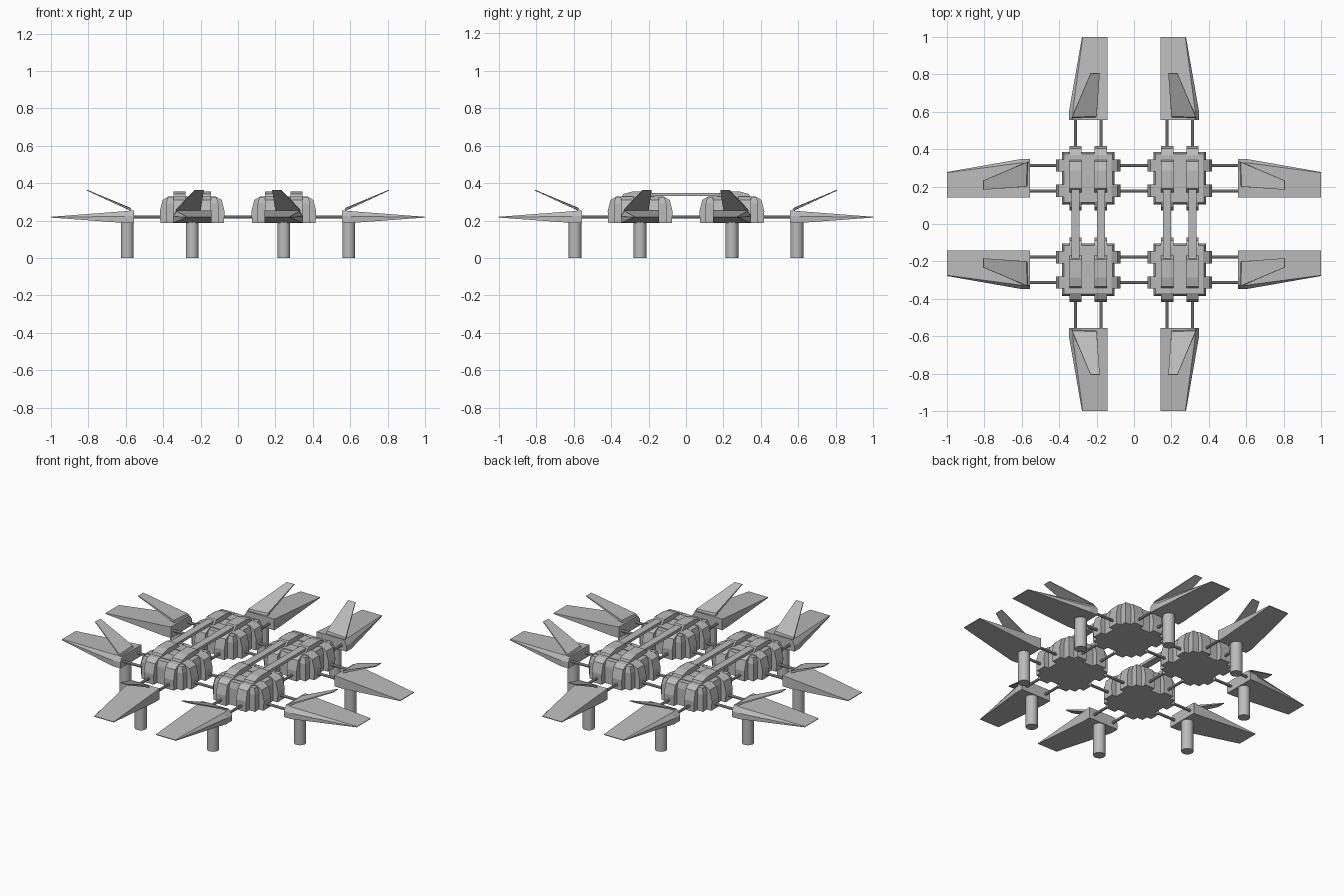
import bpy, bmesh
from mathutils import Vector

if "Cube" in bpy.data.objects:
    bpy.data.objects.remove(bpy.data.objects["Cube"])

grey = bpy.data.materials.new("hull_grey")
grey.use_nodes = True
COLOUR = (0.5, 0.5, 0.5, 1)
grey.diffuse_color = COLOUR
grey.node_tree.nodes["Principled BSDF"].inputs["Base Color"].default_value = COLOUR

C = 0.245     # module centre
S = 0.068     # offset of ribs, rods and plates from the module centre


def finish(name, bm, swap=False, mirror=(True, True)):
    """Turn a bmesh into an object, optionally swapping x and y, mirrored about the origin."""
    if swap:
        for v in bm.verts:
            v.co.x, v.co.y = v.co.y, v.co.x
    bmesh.ops.recalc_face_normals(bm, faces=bm.faces)
    me = bpy.data.meshes.new(name)
    bm.to_mesh(me)
    bm.free()
    me.materials.append(grey)
    ob = bpy.data.objects.new(name, me)
    bpy.context.collection.objects.link(ob)
    mod = ob.modifiers.new("mirror", "MIRROR")
    mod.use_axis = (mirror[0], mirror[1], False)
    mod.use_mirror_merge = False
    return ob


def loft(bm, rings):
    """Skin a chain of matching rings of points and cap both ends."""
    loops = [[bm.verts.new(p) for p in r] for r in rings]
    n = len(loops[0])
    for a, b in zip(loops, loops[1:]):
        for i in range(n):
            j = (i + 1) % n
            bm.faces.new((a[i], a[j], b[j], b[i]))
    bm.faces.new(loops[0])
    bm.faces.new(loops[-1])


def prism(bm, profile, x0, x1):
    """Extrude a y-z profile from x0 to x1."""
    loft(bm, [[(x, y, z) for y, z in profile] for x in (x0, x1)])


def tube(bm, a, b, radius, sides):
    a, b = Vector(a), Vector(b)
    turn = (b - a).to_track_quat("Z", "Y").to_matrix().to_4x4()
    turn.translation = (a + b) / 2
    bmesh.ops.create_cone(bm, cap_ends=True, segments=sides, radius1=radius,
                          radius2=radius, depth=(b - a).length, matrix=turn)


# Module core with a slightly tapered crown
bm = bmesh.new()
loft(bm, [[(C + sx * h, C + sy * h, z) for sx, sy in ((-1, -1), (1, -1), (1, 1), (-1, 1))]
          for h, z in ((0.14, 0.187), (0.14, 0.29), (0.13, 0.325))])
finish("module_core", bm)

# Ribs running over the module, bulging beyond the core walls
half = [(0.17, 0.187), (0.173, 0.25), (0.158, 0.31), (0.125, 0.329)]
rib = [(C + r, z) for r, z in half] + [(C - r, z) for r, z in reversed(half)]
for swap in (False, True):
    bm = bmesh.new()
    for s in (-S, S):
        prism(bm, rib, C + s - 0.033, C + s + 0.033)
    finish("cross_ribs" if swap else "long_ribs", bm, swap)

# Raised roof plates with sloped ends
bm = bmesh.new()
for s in (-S, S):
    prism(bm, [(0.16, 0.32), (0.19, 0.355), (0.285, 0.355), (0.335, 0.342), (0.345, 0.32)],
          C + s - 0.033, C + s + 0.033)
finish("roof_plates", bm)

# Roof beams joining front and rear modules
bm = bmesh.new()
for s in (-S, S):
    prism(bm, [(-0.21, 0.331), (-0.21, 0.348), (0.21, 0.348), (0.21, 0.331)],
          C + s - 0.022, C + s + 0.022)
finish("roof_beams", bm, mirror=(True, False))

# Rods through the modules, reaching from wing to wing
for swap in (False, True):
    bm = bmesh.new()
    for s in (-S, S):
        tube(bm, (C + s, -0.57, 0.218), (C + s, 0.57, 0.218), 0.008, 10)
    finish("cross_rods" if swap else "long_rods", bm, swap, (not swap, swap))


def section(y, outer, low, mid, high, chamfer):
    """Wing cross-section with a chamfered outer top edge."""
    return [(0.143, y, low), (outer, y, low), (outer, y, mid),
            (outer - chamfer, y, high), (0.143, y, high)]


for swap in (False, True):
    side = "side" if swap else "end"
    # Tapered wing
    bm = bmesh.new()
    loft(bm, [section(0.555, 0.347, 0.187, 0.225, 0.255, 0.02),
              section(0.605, 0.347, 0.187, 0.222, 0.25, 0.02),
              section(1.0, 0.278, 0.216, 0.218, 0.22, 0.004)])
    finish(side + "_wings", bm, swap)

    # Raked fin rising from the wing root
    bm = bmesh.new()
    loft(bm, [[(0.335, 0.565, 0.25), (0.2, 0.57, 0.25), (0.2, 0.575, 0.268), (0.33, 0.572, 0.262)],
              [(0.232, 0.808, 0.36), (0.183, 0.808, 0.36),
               (0.183, 0.805, 0.364), (0.232, 0.805, 0.364)]])
    finish(side + "_fins", bm, swap)

    # Round leg under the wing root
    bm = bmesh.new()
    tube(bm, (C, 0.592, 0), (C, 0.592, 0.2), 0.034, 20)
    legs = finish(side + "_legs", bm, swap)
    bpy.ops.object.select_all(action="DESELECT")
    legs.select_set(True)
    bpy.context.view_layer.objects.active = legs
    bpy.ops.object.shade_smooth_by_angle()
